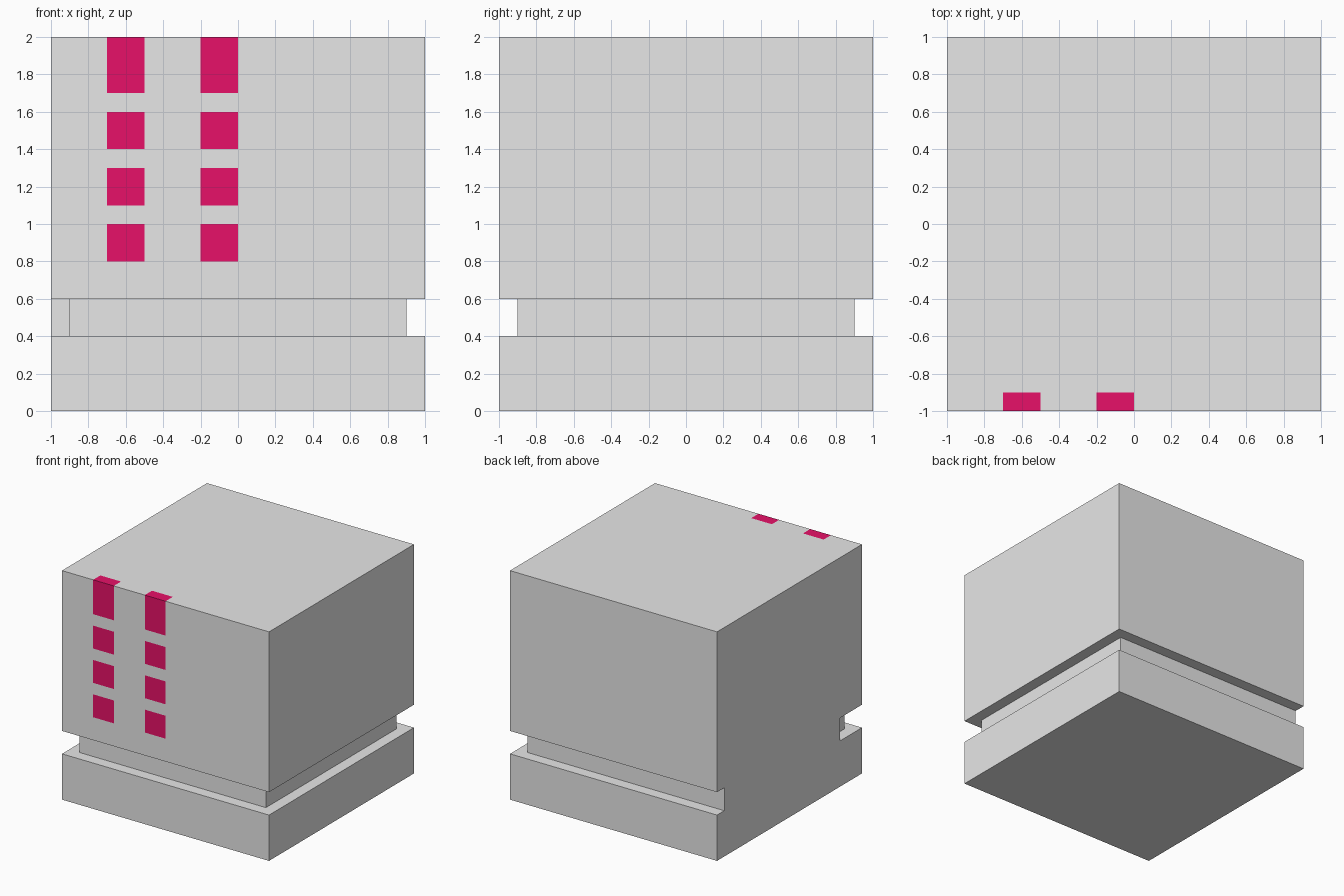
import bpy
import bmesh
from mathutils import Matrix

if "Cube" in bpy.data.objects:
    bpy.data.objects.remove(bpy.data.objects["Cube"])


def material(name, rgb):
    mat = bpy.data.materials.new(name)
    mat.diffuse_color = (*rgb, 1.0)
    mat.use_nodes = True
    mat.node_tree.nodes["Principled BSDF"].inputs["Base Color"].default_value = mat.diffuse_color
    return mat


def add_object(name, bm, mats=()):
    mesh = bpy.data.meshes.new(name)
    bm.to_mesh(mesh)
    bm.free()
    for mat in mats:
        mesh.materials.append(mat)
    obj = bpy.data.objects.new(name, mesh)
    bpy.context.collection.objects.link(obj)
    return obj


def inside(value, bands):
    return any(lo < value < hi for lo, hi in bands)


gray = material("light_gray", (0.8, 0.8, 0.8))
pink = material("deep_pink", (0.8, 0.0055, 0.14))

# Window layout: two columns of four, the top row wrapping onto the roof
columns = [(-0.7, -0.5), (-0.2, 0.0)]
rows = [(0.8, 1.0), (1.1, 1.3), (1.4, 1.6), (1.7, 2.0)]
roof_edge = -0.9

# Main block, sliced along the window borders
bm = bmesh.new()
bmesh.ops.create_cube(bm, size=2, matrix=Matrix.Translation((0, 0, 1)))
cuts = [((x, 0, 0), (1, 0, 0)) for col in columns for x in col]
cuts += [((0, 0, z), (0, 0, 1)) for row in rows for z in row if z < 2]
cuts.append(((0, roof_edge, 0), (0, 1, 0)))
for co, no in cuts:
    bmesh.ops.bisect_plane(bm, geom=bm.verts[:] + bm.edges[:] + bm.faces[:],
                           plane_co=co, plane_no=no)
bm.normal_update()

# Colour the window faces on the front and the roof edge
for face in bm.faces:
    c = face.calc_center_median()
    on_front = face.normal.y < -0.9 and inside(c.z, rows)
    on_roof = face.normal.z > 0.9 and c.y < roof_edge
    if inside(c.x, columns) and (on_front or on_roof):
        face.material_index = 1
block = add_object("block", bm, (gray, pink))

# Groove cutter: front, right and back, plus a short return on the left
outline = [(-1.2, -1.2), (1.2, -1.2), (1.2, 1.2), (-1.2, 1.2), (-1.2, 0.9),
           (0.9, 0.9), (0.9, -0.9), (-0.9, -0.9), (-0.9, -0.7), (-1.2, -0.7)]
bm = bmesh.new()
profile = bm.faces.new([bm.verts.new((x, y, 0.4)) for x, y in outline])
top = bmesh.ops.extrude_face_region(bm, geom=[profile])["geom"]
bmesh.ops.translate(bm, vec=(0, 0, 0.2),
                    verts=[v for v in top if isinstance(v, bmesh.types.BMVert)])
bmesh.ops.recalc_face_normals(bm, faces=bm.faces[:])
cutter = add_object("groove_cutter", bm, (gray,))
cutter.hide_render = True
cutter.display_type = 'WIRE'

groove = block.modifiers.new("groove", 'BOOLEAN')
groove.operation = 'DIFFERENCE'
groove.solver = 'EXACT'
groove.object = cutter
